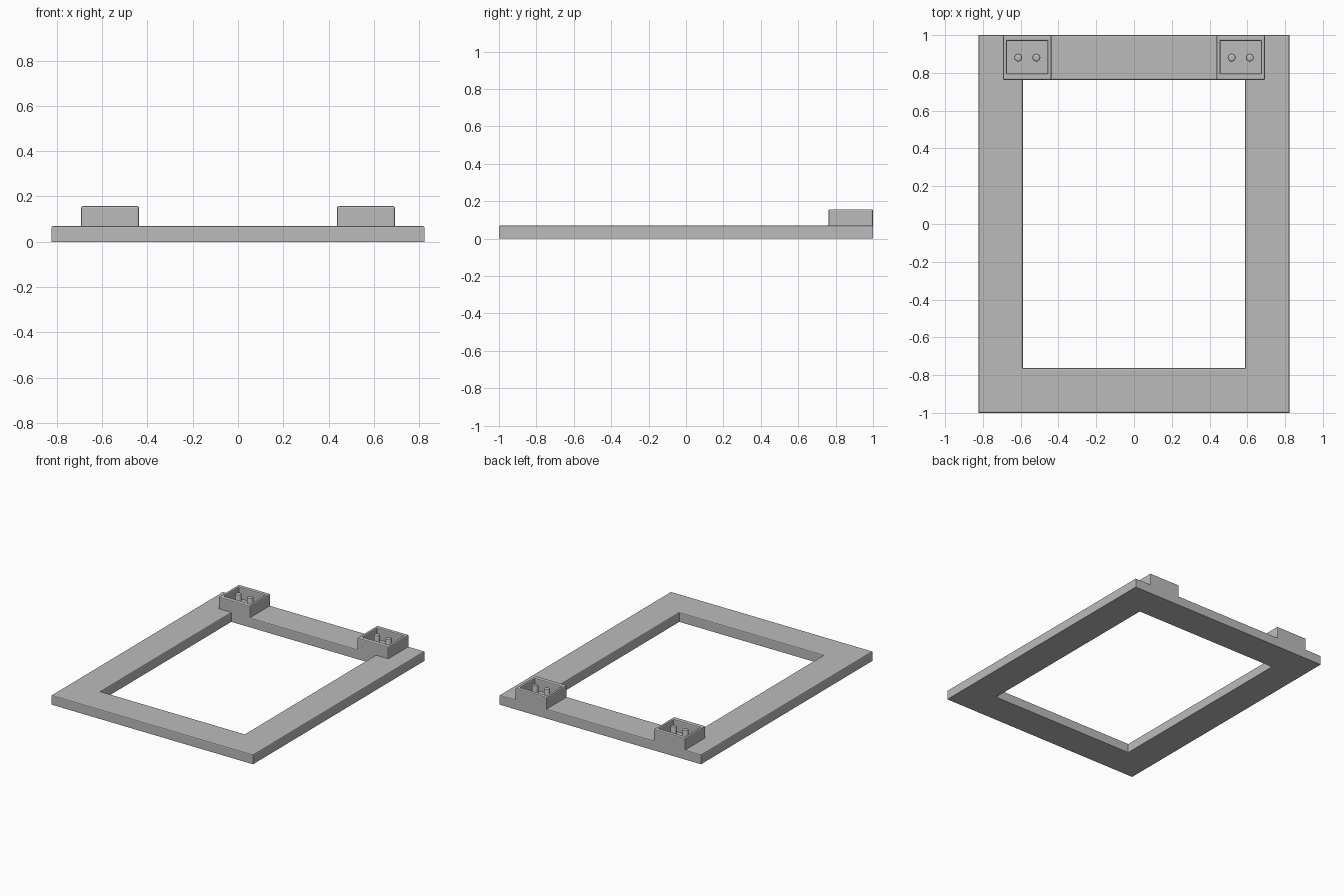
import bpy
import bmesh
from mathutils import Matrix

cube = bpy.data.objects.get("Cube")
if cube:
    bpy.data.objects.remove(cube, do_unlink=True)

FRAME_TOP, BOX_TOP, BEVEL = 0.07, 0.157, 0.007

grey = bpy.data.materials.new("plain grey")
grey.use_nodes = True
colour = (0.5, 0.5, 0.5, 1)
grey.diffuse_color = colour
grey.node_tree.nodes["Principled BSDF"].inputs["Base Color"].default_value = colour


def finish(bm, name):
    bmesh.ops.recalc_face_normals(bm, faces=bm.faces)
    mesh = bpy.data.meshes.new(name)
    bm.to_mesh(mesh)
    bm.free()
    obj = bpy.data.objects.new(name, mesh)
    bpy.context.collection.objects.link(obj)
    mesh.materials.append(grey)
    return obj


def rect(x0, x1, y0, y1):
    return [(x0, y0), (x1, y0), (x1, y1), (x0, y1)]


def tray(name, outer, inner, z0, z1, floor=None, bevel_corners=False):
    """Rectangular ring with softened top edges, open or with a floor."""
    bm = bmesh.new()
    low = z0 if floor is None else floor
    loops = [[bm.verts.new((x, y, z)) for x, y in pts] for pts, z in
             ((outer, z0), (outer, z1), (inner, z1), (inner, low))]
    pairs = list(zip(loops, loops[1:]))
    if floor is None:
        pairs.append((loops[3], loops[0]))
    else:
        bm.faces.new(loops[3])
        bm.faces.new(loops[0])
    for a, b in pairs:
        for i in range(4):
            j = (i + 1) % 4
            bm.faces.new((a[i], a[j], b[j], b[i]))
    edges = [e for e in bm.edges
             if all(v in loops[1] for v in e.verts)
             or all(v in loops[2] for v in e.verts)
             or (bevel_corners and e.verts[0] in loops[0] + loops[1]
                 and e.verts[1] in loops[0] + loops[1]
                 and e.verts[0].co.z != e.verts[1].co.z)]
    bmesh.ops.bevel(bm, geom=edges, offset=BEVEL, offset_type='OFFSET',
                    segments=2, profile=0.5, affect='EDGES')
    return finish(bm, name)


def peg(name, x, y):
    z0 = FRAME_TOP
    bm = bmesh.new()
    bmesh.ops.create_cone(bm, cap_ends=True, segments=20, radius1=0.021,
                          radius2=0.021, depth=BOX_TOP - z0,
                          matrix=Matrix.Translation((x, y, (z0 + BOX_TOP) / 2)))
    top = [e for e in bm.edges if all(v.co.z > BOX_TOP - 0.001 for v in e.verts)]
    bmesh.ops.bevel(bm, geom=top, offset=BEVEL, segments=2, profile=0.5,
                    affect='EDGES')
    obj = finish(bm, name)
    bpy.ops.object.select_all(action='DESELECT')
    obj.select_set(True)
    bpy.context.view_layer.objects.active = obj
    bpy.ops.object.shade_smooth_by_angle(angle=0.6)


# Flat rectangular frame
tray("frame", rect(-0.823, 0.823, -1, 1), rect(-0.588, 0.588, -0.762, 0.762),
     0, FRAME_TOP)

# Two open boxes on the back rail, each holding two pegs
for side, s in (("left", 1), ("right", -1)):
    cx = s * 0.565
    tray(side + "_box", rect(cx - 0.128, cx + 0.128, 0.762, 1),
         rect(cx - 0.108, cx + 0.108, 0.797, 0.97),
         FRAME_TOP - BEVEL, BOX_TOP, FRAME_TOP + 0.002, True)
    for place, d in (("outer", 1), ("inner", -1)):
        peg(f"{side}_{place}_peg", cx + s * d * 0.048, 0.881)
